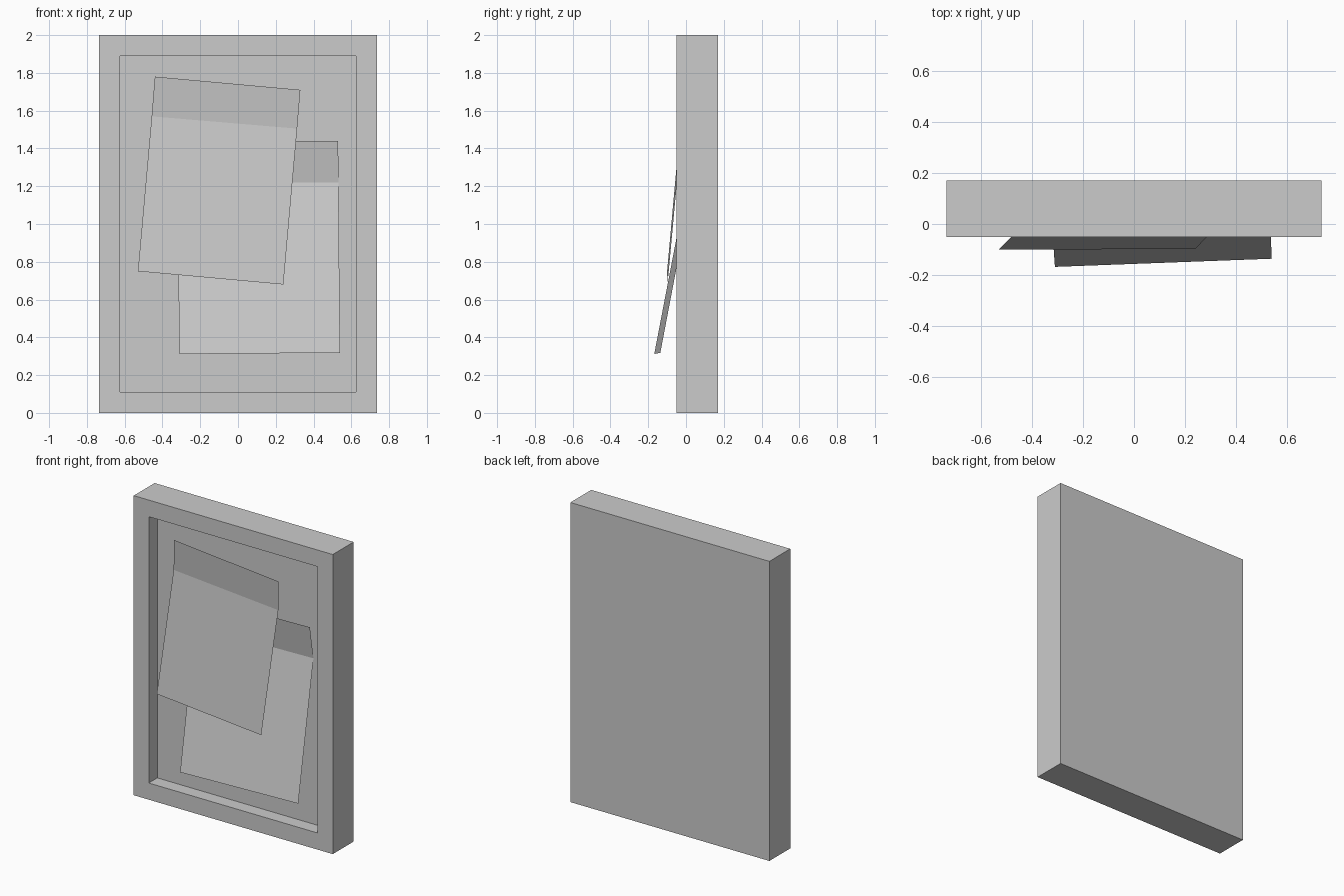
import bpy
import bmesh
from mathutils import Vector

cube = bpy.data.objects.get("Cube")
if cube:
    bpy.data.objects.remove(cube, do_unlink=True)

# One plain grey for everything
grey = bpy.data.materials.new("plain grey")
grey.use_nodes = True
colour = (0.6, 0.6, 0.6, 1)
grey.diffuse_color = colour
grey.node_tree.nodes["Principled BSDF"].inputs["Base Color"].default_value = colour


def add_object(name, bm):
    mesh = bpy.data.meshes.new(name)
    bm.to_mesh(mesh)
    bm.free()
    mesh.materials.append(grey)
    obj = bpy.data.objects.new(name, mesh)
    bpy.context.collection.objects.link(obj)
    return obj


# Board: a box whose front face is inset and pushed back into a tray
def build_board():
    width, height, front, back, border, floor = 1.47, 2.0, -0.05, 0.17, 0.157, 0.04
    bm = bmesh.new()
    bmesh.ops.create_cube(bm, size=1)
    bmesh.ops.scale(bm, vec=(width, back - front, height), verts=bm.verts)
    bmesh.ops.translate(bm, vec=(0, (front + back) / 2, height / 2), verts=bm.verts)
    bm.normal_update()
    face = min(bm.faces, key=lambda f: f.calc_center_median().y)
    bmesh.ops.inset_region(bm, faces=[face], thickness=border)
    # Extrude the panel backwards, dropping the old cap
    panel = bmesh.ops.extrude_discrete_faces(bm, faces=[face])["faces"][0]
    bmesh.ops.translate(bm, vec=(0, floor - front, 0), verts=panel.verts)
    bmesh.ops.recalc_face_normals(bm, faces=bm.faces)
    return add_object("notice_board", bm)


# Paper: a single sheet creased once near its top, given as left/right rows
def build_paper(name, rows):
    bm = bmesh.new()
    verts = [[bm.verts.new(Vector(p)) for p in row] for row in rows]
    for (a, b), (c, d) in zip(verts, verts[1:]):
        bm.faces.new((a, b, d, c))
    return add_object(name, bm)


build_board()

build_paper("upper_paper", [
    ((-0.53, -0.10, 0.75), (0.24, -0.098, 0.68)),
    ((-0.457, -0.026, 1.57), (0.313, -0.022, 1.505)),
    ((-0.44, -0.045, 1.78), (0.33, -0.045, 1.71)),
])

build_paper("lower_paper", [
    ((-0.31, -0.168, 0.312), (0.54, -0.136, 0.318)),
    ((-0.322, 0.006, 1.22), (0.532, 0.036, 1.22)),
    ((-0.325, -0.029, 1.44), (0.53, 0.001, 1.44)),
])
